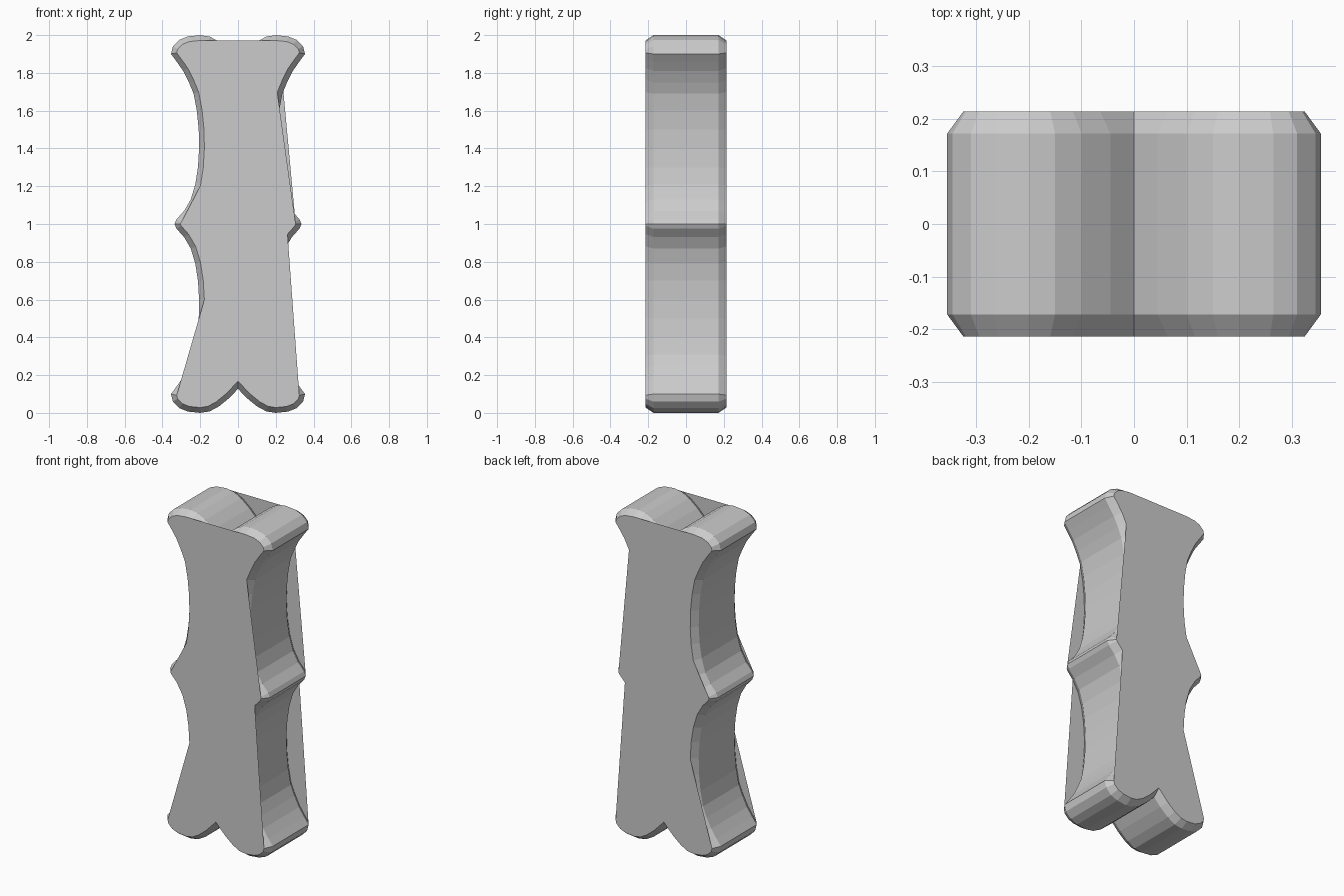
import bpy, bmesh
from mathutils import Vector

if "Cube" in bpy.data.objects:
    bpy.data.objects.remove(bpy.data.objects["Cube"])

HALF_DEPTH, BAND, INSET = 0.2135, 0.172, 0.028

# Upper right quarter of the outline, from the waist tip up to the top notch
quarter = [(0.336, 1.0), (0.325, 1.025), (0.285, 1.07), (0.25, 1.13),
           (0.226, 1.21), (0.212, 1.3), (0.206, 1.4), (0.208, 1.5),
           (0.218, 1.6), (0.235, 1.69), (0.26, 1.75), (0.29, 1.81),
           (0.325, 1.86), (0.355, 1.9), (0.345, 1.94), (0.31, 1.975),
           (0.265, 1.993), (0.2, 2.0), (0.15, 1.992), (0.1, 1.965),
           (0.045, 1.92), (0.0, 1.873)]
right = [(x, 2 - z) for x, z in reversed(quarter[1:])] + quarter
outline = [Vector(p) for p in right + [(-x, z) for x, z in reversed(right[1:-1])]]


def inset(points, d):
    """Mitred inward offset of a counter-clockwise loop."""
    result = []
    for i, p in enumerate(points):
        a = (p - points[i - 1]).normalized()
        b = (points[(i + 1) % len(points)] - p).normalized()
        na, nb = Vector((-a.y, a.x)), Vector((-b.y, b.x))
        result.append(p + (na + nb) * d / (1 + na.dot(nb)))
    return result


def on_cap(p, shoulder):
    """The flat caps bridge straight across some of the hollows."""
    x, z = p
    if z > 1.8 and abs(x) < 0.19:
        return False
    if 0.12 < z < 1.88 and x > 0.1:
        return z > shoulder or 0.915 < z < 1.02
    if 0.12 < z < 1.88 and x < -0.1:
        return not (z < 0.58 or 1.02 < z < 1.19)
    return True


bm = bmesh.new()
inner = inset(outline, INSET)
rings = [[bm.verts.new((p.x, y, p.y)) for p in loop]
         for loop, y in ((inner, -HALF_DEPTH), (outline, -BAND),
                         (outline, BAND), (inner, HALF_DEPTH))]

# Side wall with chamfered rims
n = len(outline)
for r, s in zip(rings, rings[1:]):
    for i in range(n):
        j = (i + 1) % n
        bm.faces.new((r[i], r[j], s[j], s[i]))

# Front and back caps
bm.faces.new([v for v, p in zip(rings[0], outline) if on_cap(p, 1.68)][::-1]).normal_flip()
bm.faces.new([v for v, p in zip(rings[3], outline) if on_cap(p, 1.74)][::-1])

mesh = bpy.data.meshes.new("scalloped_block")
bm.normal_update()
bm.to_mesh(mesh)
bm.free()
block = bpy.data.objects.new("scalloped_block", mesh)
bpy.context.collection.objects.link(block)
